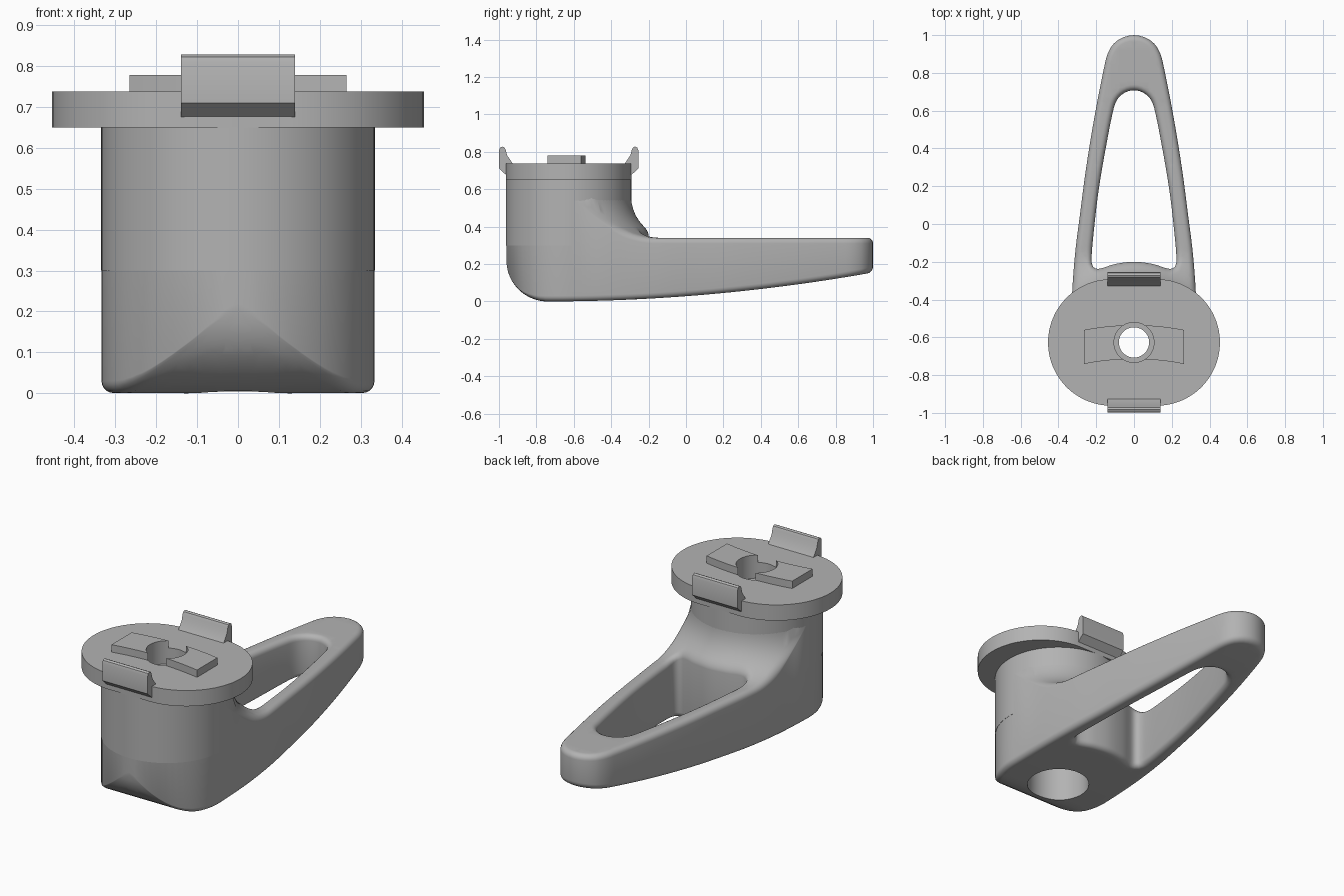
import bpy, bmesh, math
from mathutils import Vector
from mathutils.geometry import delaunay_2d_cdt, intersect_point_line

cube = bpy.data.objects.get("Cube")
if cube:
    bpy.data.objects.remove(cube, do_unlink=True)

AXIS_Y = -0.627      # barrel axis
BARREL_R = 0.334
FILLET = 0.22        # flare between barrel and arm
ARM_TOP = 0.34
RIM = 0.03           # rounded rim radius
BORE_R = 0.163
AXIS = Vector((0, AXIS_Y))

grey = bpy.data.materials.new("plain_grey")
grey.use_nodes = True
grey.diffuse_color = (0.45, 0.45, 0.45, 1)
grey.node_tree.nodes["Principled BSDF"].inputs["Base Color"].default_value = grey.diffuse_color


def finish(name, bm, angle=35):
    bmesh.ops.recalc_face_normals(bm, faces=bm.faces)
    mesh = bpy.data.meshes.new(name)
    bm.to_mesh(mesh)
    bm.free()
    mesh.materials.append(grey)
    obj = bpy.data.objects.new(name, mesh)
    bpy.context.collection.objects.link(obj)
    bpy.ops.object.select_all(action='DESELECT')
    obj.select_set(True)
    bpy.context.view_layer.objects.active = obj
    bpy.ops.object.shade_smooth_by_angle(angle=math.radians(angle))
    return obj


def circle(r, n=64):
    return [AXIS + Vector((r * math.cos(math.tau * i / n), r * math.sin(math.tau * i / n)))
            for i in range(n)]


def smooth_loop(half, step=0.025):
    """Mirror a half outline (both ends on x = 0) and run a spline through it."""
    pts = [Vector(p) for p in half] + [Vector((-x, y)) for x, y in half[-2:0:-1]]
    out = []
    for i in range(len(pts)):
        a, b, c, d = (pts[(i + k) % len(pts)] for k in (-1, 0, 1, 2))
        n = max(1, round((c - b).length / step))
        ta = (c - a) * (c - b).length / ((c - b).length + (b - a).length)
        tb = (d - b) * (c - b).length / ((c - b).length + (d - c).length)
        for k in range(n):
            t = k / n
            out.append(b * (2*t**3 - 3*t*t + 1) + ta * (t**3 - 2*t*t + t)
                       + c * (3*t*t - 2*t**3) + tb * (t**3 - t*t))
    return out


def inside(p, loop):
    hit = False
    for a, b in zip(loop, loop[1:] + loop[:1]):
        if (a.y > p.y) != (b.y > p.y) and p.x < a.x + (p.y - a.y) * (b.x - a.x) / (b.y - a.y):
            hit = not hit
    return hit


def in_domain(p, outer, holes):
    return inside(p, outer) and not any(inside(p, h) for h in holes)


def edge_distance(p, loops):
    best = 9
    for loop in loops:
        for a, b in zip(loop, loop[1:] + loop[:1]):
            ab = b - a
            t = min(1, max(0, (p - a).dot(ab) / ab.length_squared))
            best = min(best, (a + ab * t - p).length)
    return best


def slab(name, outer, holes, low, high, extra=(), angle=35):
    """Solid between two height functions over an outline with holes."""
    pts, edges = [], []
    for loop in [outer] + holes:
        s, n = len(pts), len(loop)
        pts += loop
        edges += [(s + i, s + (i + 1) % n) for i in range(n)]
    res = delaunay_2d_cdt(pts + list(extra), edges, [], 0, 1e-5)
    co = res[0]
    tris = [f for f in res[2] if in_domain(sum((co[i] for i in f), Vector((0, 0))) / 3, outer, holes)]
    bm = bmesh.new()
    used = sorted({i for f in tris for i in f})
    bot = {i: bm.verts.new((co[i].x, co[i].y, low(co[i]))) for i in used}
    top = {i: bm.verts.new((co[i].x, co[i].y, high(co[i]))) for i in used}
    count = {}
    for f in tris:
        bm.faces.new([top[i] for i in f])
        bm.faces.new([bot[i] for i in reversed(f)])
        for a, b in zip(f, f[1:] + f[:1]):
            key = (min(a, b), max(a, b))
            count[key] = count.get(key, 0) + 1
    for (a, b), n in count.items():
        if n == 1:
            bm.faces.new((bot[a], bot[b], top[b], top[a]))
    return finish(name, bm, angle)


# Body: barrel foot and looped arm
outer_half = [(0, 1), (0.06, 0.987), (0.108, 0.954), (0.14, 0.9), (0.158, 0.83), (0.207, 0.58),
              (0.253, 0.3), (0.286, 0.05), (0.311, -0.15), (0.327, -0.36)]
outer_half += [(BARREL_R * math.cos(a), AXIS_Y - BARREL_R * math.sin(a))
               for a in (math.pi / 2 * i / 16 for i in range(16))] + [(0, AXIS_Y - BARREL_R)]
hole_half = [(0, 0.708), (0.05, 0.695), (0.088, 0.66), (0.108, 0.61), (0.15, 0.4), (0.187, 0.18),
             (0.212, -0.03), (0.225, -0.19), (0.217, -0.226), (0.19, -0.238),
             (0.1, -0.212), (0, -0.2)]
outline = smooth_loop(outer_half)
loop_hole = smooth_loop(hole_half, 0.018)
bore = circle(BORE_R)
rims = [outline, loop_hole]


def ramp(v, a, b):
    t = min(1, max(0, (v - a) / (b - a)))
    return t * t * (3 - 2 * t)


def rim_drop(p):
    gap = max(0, RIM - edge_distance(p, rims))
    return RIM - math.sqrt(max(0, RIM * RIM - gap * gap))


def body_low(p):
    heel = -0.74
    if p.y < heel:
        z = FILLET - math.sqrt(max(0, FILLET ** 2 - (p.y - heel) ** 2))
    else:
        z = 0.155 * ((p.y - heel) / (1 - heel)) ** 2
    return z + rim_drop(p) * ramp(p.y, -0.96, -0.74)


def body_high(p):
    rho = (p - AXIS).length
    gap = min(FILLET, max(0, BARREL_R + FILLET - rho))
    z = ARM_TOP + FILLET - math.sqrt(max(0, FILLET ** 2 - gap ** 2))
    return z - rim_drop(p) * ramp(rho, BARREL_R + 0.005, BARREL_R + 0.11)


# Supporting points: rim rows, flare rings and an even fill
fill = []
for loop in rims:
    for k in (1, 2, 3, 4, 5):
        d = RIM * (1 - math.cos(math.pi / 2 * k / 5))
        for a, b, c in zip(loop[-1:] + loop[:-1], loop, loop[1:] + loop[:1]):
            nrm = Vector((-(c - a).y, (c - a).x)).normalized()
            for side in (d, -d):
                p = b + nrm * side
                if in_domain(p, outline, [loop_hole, bore]) and edge_distance(p, rims) > d * 0.97:
                    fill.append(p)
candidates = []
for k in range(1, 11):
    candidates += circle(BARREL_R + FILLET * (1 - math.cos(math.pi / 2 * k / 10)), 120)
candidates += circle(BARREL_R + 0.0005, 120)
step = 0.04
for i in range(-8, 9):
    for j in range(-24, 25):
        p = Vector((i * step, j * step))
        if not BARREL_R - 0.01 < (p - AXIS).length < BARREL_R + FILLET:
            candidates.append(p)
fill += [p for p in candidates
         if in_domain(p, outline, [loop_hole, bore]) and edge_distance(p, rims) > RIM + 0.003]
slab("looped_arm", outline, [loop_hole, bore], body_low, body_high, fill, 40)

# Barrel: hollow turned tube with a narrow neck
profile = [(BORE_R, 0.3), (BARREL_R + 0.001, 0.3), (BARREL_R + 0.001, 0.65),
           (0.08, 0.65), (0.08, 0.55), (BORE_R, 0.55)]
bm = bmesh.new()
rings = [[bm.verts.new((p.x, p.y, z)) for p in circle(r, 96)] for r, z in profile]
for lo, hi in zip(rings, rings[1:] + rings[:1]):
    for i in range(96):
        j = (i + 1) % 96
        bm.faces.new((lo[i], lo[j], hi[j], hi[i]))
finish("barrel", bm)

# Cap: straight-sided oval flange with a round hole
flange = [p + Vector((math.copysign(0.12, p.x), 0)) for p in circle(0.335, 98)]
cap_hole = circle(0.106)
slab("cap_flange", flange, [cap_hole], lambda p: 0.65, lambda p: 0.738)

# Curved key on the cap, split in two by the hole
xs = [0.265 * i / 10 for i in range(-10, 11)]
band = [Vector((x, -0.715 - 0.37 * x * x)) for x in xs]
band += [Vector((x, -0.535 - 0.37 * x * x)) for x in reversed(xs)]
slab("cap_key", band, [cap_hole], lambda p: 0.73, lambda p: 0.779)

# Snap clips at the front and back of the cap
clip = [(0.33, 0.672), (0.372, 0.71), (0.372, 0.808), (0.367, 0.822), (0.355, 0.828),
        (0.344, 0.823), (0.337, 0.81), (0.33, 0.782), (0.298, 0.735), (0.3, 0.68)]
for name, side in (("front_clip", -1), ("back_clip", 1)):
    bm = bmesh.new()
    face = bm.faces.new([bm.verts.new((-0.14, AXIS_Y + side * d, z)) for d, z in clip])
    ext = bmesh.ops.extrude_face_region(bm, geom=[face], use_keep_orig=True)
    bmesh.ops.translate(bm, vec=(0.28, 0, 0),
                        verts=[v for v in ext["geom"] if isinstance(v, bmesh.types.BMVert)])
    finish(name, bm)
